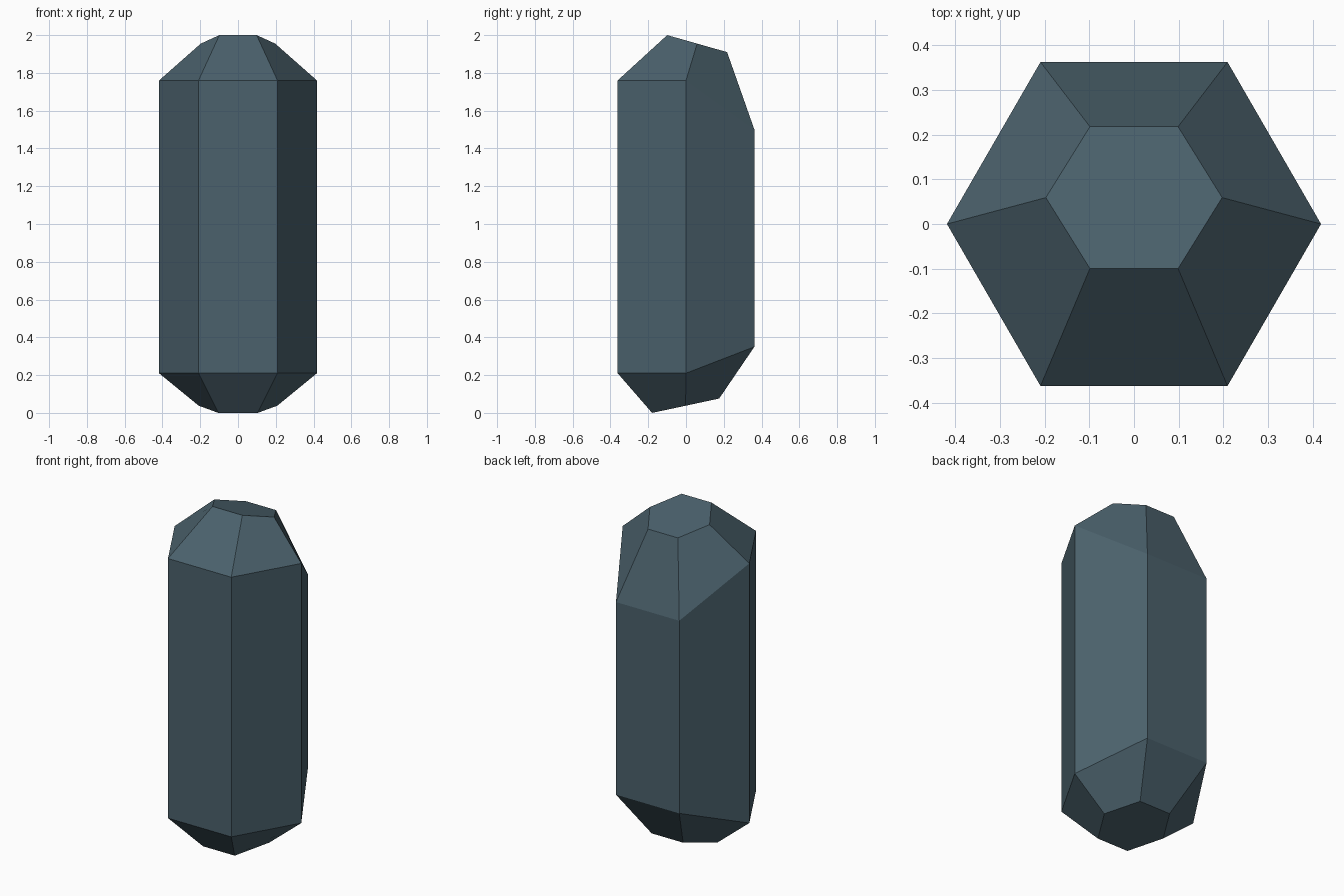
import bpy
import bmesh
from math import cos, sin, radians

cube = bpy.data.objects.get("Cube")
if cube:
    bpy.data.objects.remove(cube, do_unlink=True)

# Slate blue crystal colour
slate = bpy.data.materials.new("slate_blue")
slate.use_nodes = True
colour = (0.07, 0.12, 0.15, 1.0)
slate.diffuse_color = colour
slate.node_tree.nodes["Principled BSDF"].inputs["Base Color"].default_value = colour


def hexagon(bm, radius, depth, centre_y, front_z, side_z, back_z):
    """Six-sided ring whose height differs at the front, sides and back."""
    ring = []
    for i in range(6):
        a = radians(60 * i)
        z = side_z if i % 3 == 0 else back_z if i < 3 else front_z
        ring.append(bm.verts.new((radius * cos(a), centre_y + depth * sin(a), z)))
    return ring


bm = bmesh.new()
rings = [
    hexagon(bm, 0.208, 0.205, -0.002, 0.0, 0.038, 0.076),   # lower tip
    hexagon(bm, 0.418, 0.418, 0.0, 0.21, 0.21, 0.35),       # lower shoulder
    hexagon(bm, 0.418, 0.418, 0.0, 1.76, 1.76, 1.50),       # upper shoulder
    hexagon(bm, 0.197, 0.183, 0.059, 2.0, 1.955, 1.91),     # upper tip
]

# Facets between the rings, then the two tilted end faces
for low, high in zip(rings, rings[1:]):
    for i in range(6):
        j = (i + 1) % 6
        bm.faces.new((low[i], low[j], high[j], high[i]))
bm.faces.new(rings[-1])
bm.faces.new(rings[0][::-1])
bmesh.ops.recalc_face_normals(bm, faces=bm.faces)

mesh = bpy.data.meshes.new("crystal")
bm.to_mesh(mesh)
bm.free()
mesh.materials.append(slate)
crystal = bpy.data.objects.new("crystal", mesh)
bpy.context.collection.objects.link(crystal)
